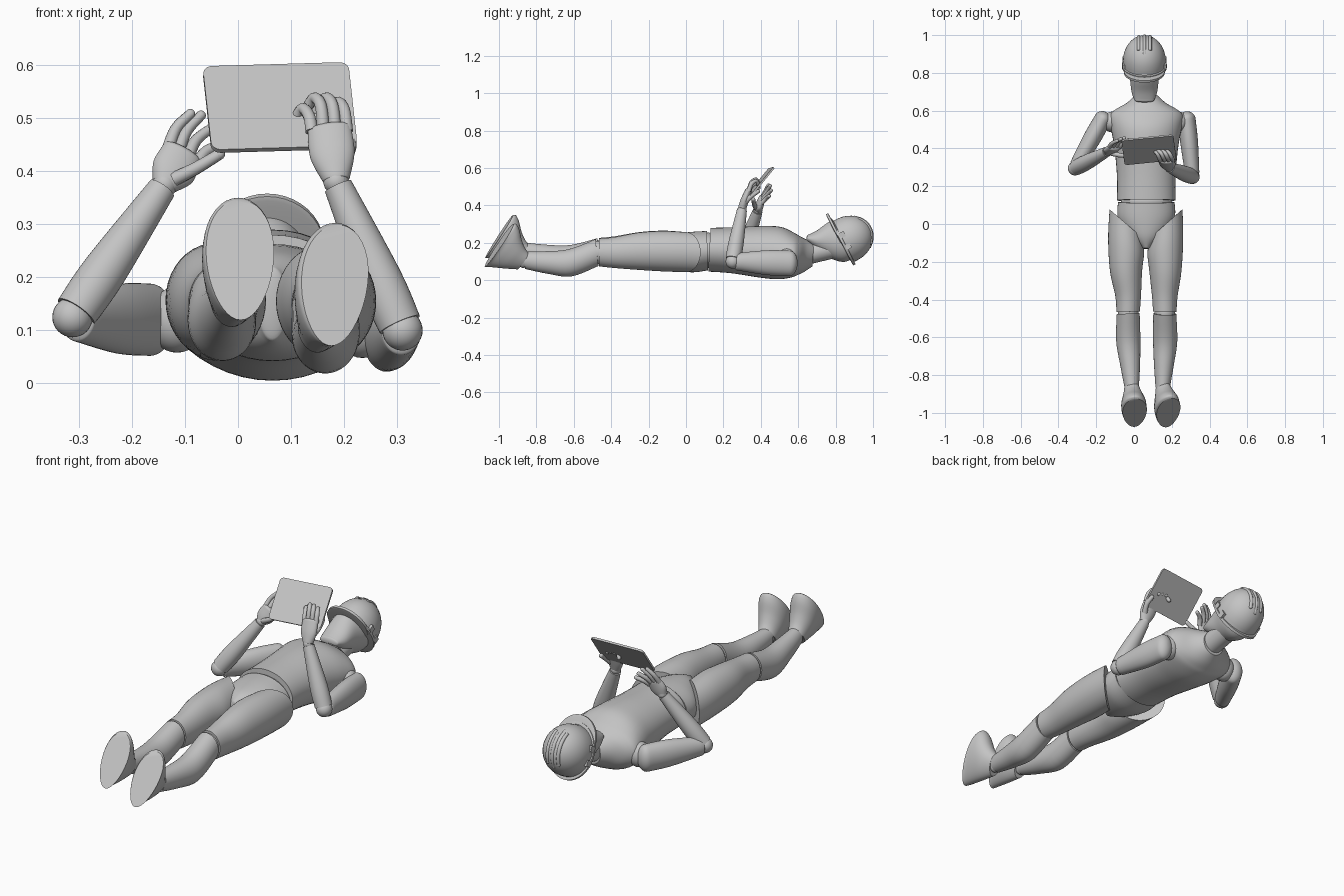
import bpy, bmesh, math
from mathutils import Vector, Matrix

if "Cube" in bpy.data.objects:
    bpy.data.objects.remove(bpy.data.objects["Cube"])

GREY = (0.55, 0.55, 0.55, 1)
grey = bpy.data.materials.new("plain grey")
grey.diffuse_color = GREY
grey.use_nodes = True
grey.node_tree.nodes["Principled BSDF"].inputs["Base Color"].default_value = GREY


def finish(obj, angle=40):
    obj.data.materials.clear()
    obj.data.materials.append(grey)
    bpy.ops.object.select_all(action="DESELECT")
    obj.select_set(True)
    bpy.context.view_layer.objects.active = obj
    bpy.ops.object.shade_smooth_by_angle(angle=math.radians(angle))
    return obj


def from_bmesh(name, bm):
    bmesh.ops.recalc_face_normals(bm, faces=bm.faces)
    mesh = bpy.data.meshes.new(name)
    bm.to_mesh(mesh)
    bm.free()
    obj = bpy.data.objects.new(name, mesh)
    bpy.context.collection.objects.link(obj)
    return finish(obj)


def spline(rows, steps=5):
    """Catmull-Rom interpolation of whole rows of values."""
    rows = [Vector(r) for r in rows]
    out = []
    for i in range(len(rows) - 1):
        p, q = rows[i], rows[i + 1]
        before, after = rows[max(i - 1, 0)], rows[min(i + 2, len(rows) - 1)]
        for k in range(steps):
            t = k / steps
            m, n = (q - before) / 2, (after - p) / 2
            out.append(p * (2*t**3 - 3*t*t + 1) + m * (t**3 - 2*t*t + t)
                       + q * (3*t*t - 2*t**3) + n * (t**3 - t*t))
    return out + [rows[-1]]


def loft(name, rings, dome=(0, 0), ref=(0, 0, 1), shear=0, taper=0, seg=40):
    """Skin ellipses given as x, y, z, half width, half depth, tilt; round the ends by dome."""
    rows = spline([tuple(r) + (0,) * (6 - len(r)) for r in rings])
    axis = (Vector(rows[-1][:3]) - Vector(rows[0][:3])).normalized()
    v = Vector(ref)
    v = (v - axis * v.dot(axis)).normalized()
    u = axis.cross(v)

    def cap(row, height):
        out = []
        for k in range(1, 8):
            a = k / 8 * math.pi / 2
            p = Vector(row[:3]) + axis * height * min(row[3], row[4]) * math.sin(a)
            out.append((*p, row[3] * math.cos(a), row[4] * math.cos(a), row[5]))
        return out

    first = cap(rows[0], -dome[0])[::-1] if dome[0] else []
    last = cap(rows[-1], dome[1]) if dome[1] else []
    bm = bmesh.new()
    loops = []
    for row in first + rows + last:
        loop = []
        for i in range(seg):
            c, s = math.cos(math.tau * i / seg), math.sin(math.tau * i / seg)
            across = row[3] * c * (1 + taper * s) + shear * row[4] * s
            p = Vector(row[:3]) + u * across + v * row[4] * s + axis * row[5] * row[3] * c
            loop.append(bm.verts.new(p))
        loops.append(loop)
    for a, b in zip(loops, loops[1:]):
        for i in range(seg):
            j = (i + 1) % seg
            bm.faces.new((a[i], a[j], b[j], b[i]))
    bm.faces.new(loops[0])
    bm.faces.new(loops[-1])
    return from_bmesh(name, bm)


def ball(name, centre, size):
    bm = bmesh.new()
    bmesh.ops.create_uvsphere(bm, u_segments=28, v_segments=16, radius=1,
                              matrix=Matrix.LocRotScale(Vector(centre), None, Vector(size)))
    return from_bmesh(name, bm)


def tube(name, points, radius, thin=0.75):
    """Round tapering tube along a bent path."""
    path = spline(points)
    curve = bpy.data.curves.new(name, "CURVE")
    curve.dimensions = "3D"
    curve.bevel_depth, curve.bevel_resolution, curve.use_fill_caps = radius, 3, True
    line = curve.splines.new("POLY")
    line.points.add(len(path) - 1)
    for i, p in enumerate(path):
        line.points[i].co = (*p, 1)
        line.points[i].radius = 1 + (thin - 1) * i / (len(path) - 1)
    obj = bpy.data.objects.new(name, curve)
    bpy.context.collection.objects.link(obj)
    bpy.ops.object.select_all(action="DESELECT")
    obj.select_set(True)
    bpy.context.view_layer.objects.active = obj
    bpy.ops.object.convert(target="MESH")
    finish(bpy.context.object)
    ball(name + "_tip", path[-1], [radius * thin] * 3)


# Trunk
MID = 0.065
torso = [(0.125, 0.163, 0.155, 0.117), (0.25, 0.16, 0.155, 0.123), (0.4, 0.152, 0.168, 0.138),
         (0.5, 0.145, 0.186, 0.14), (0.57, 0.135, 0.195, 0.12), (0.605, 0.132, 0.165, 0.103),
         (0.64, 0.132, 0.105, 0.085), (0.68, 0.135, 0.06, 0.06)]
loft("torso", [(MID, *r) for r in torso])
pelvis = [(-0.12, 0.15, 0.03, 0.07), (-0.06, 0.15, 0.1, 0.095), (0.03, 0.15, 0.15, 0.108),
          (0.115, 0.158, 0.15, 0.105)]
loft("pelvis", [(MID, *r) for r in pelvis], dome=(0.4, 0))
ball("waist_joint", (MID, 0.12, 0.16), (0.135, 0.05, 0.095))
loft("neck", [(MID, 0.62, 0.132, 0.056, 0.055), (0.057, 0.8, 0.175, 0.056, 0.055)])


# Legs
def leg(side, tilt, hip, thigh, knee, calf, shin, ankle, foot_x, heel, shear):
    def ring(y, at, a, b, t=0):
        return (at[0], y, at[1], a, b, t)
    loft(side + "_thigh", [ring(0, hip, 0.088, 0.107, tilt), ring(-0.12, thigh, 0.094, 0.108, tilt / 2),
                           ring(-0.25, thigh, 0.085, 0.1), ring(-0.38, knee, 0.068, 0.083),
                           ring(-0.465, knee, 0.062, 0.074)])
    ball(side + "_knee_joint", (knee[0], -0.47, knee[1]), (0.055, 0.055, 0.062))
    loft(side + "_calf", [ring(-0.475, knee, 0.061, 0.072), ring(-0.62, calf, 0.064, 0.073),
                          ring(-0.75, shin, 0.052, 0.06), ring(-0.865, ankle, 0.038, 0.047)])
    ball(side + "_ankle_joint", (ankle[0], -0.87, ankle[1]), (0.034, 0.03, 0.042))
    # Foot rings run from the flat sole up to the ankle
    rows = [(-1, 0.135, 0.064), (-0.985, 0.136, 0.066), (-0.96, 0.12, 0.065),
            (-0.93, 0.09, 0.057), (-0.9, 0.067, 0.047), (-0.872, 0.052, 0.04)]
    blend = [(foot_x + (ankle[0] - foot_x) * k / 5, y, heel + d, a, d)
             for k, (y, d, a) in enumerate(rows)]
    loft(side + "_foot", blend, shear=shear, taper=0.14)


leg("left", 0.9, (0.168, 0.15), (0.166, 0.155), (0.163, 0.148), (0.165, 0.093),
    (0.158, 0.095), (0.152, 0.107), 0.182, 0.05, 0.17)
leg("right", -0.9, (-0.04, 0.15), (-0.042, 0.157), (-0.031, 0.152), (-0.03, 0.115),
    (-0.02, 0.13), (-0.012, 0.155), 0.004, 0.098, 0.06)


# Arms
def arm(side, socket, shoulder, elbow, wrist):
    socket, shoulder, elbow, wrist = map(Vector, (socket, shoulder, elbow, wrist))
    ball(side + "_shoulder_joint", socket, (0.055, 0.055, 0.062))
    end = shoulder.lerp(elbow, 0.93)
    loft(side + "_upper_arm", [(*shoulder, 0.046, 0.068), (*shoulder.lerp(elbow, 0.4), 0.047, 0.066),
                               (*end, 0.038, 0.046)], dome=(0.9, 0.3))
    ball(side + "_elbow_joint", elbow, [0.038] * 3)
    loft(side + "_forearm", [(*elbow.lerp(wrist, 0.04), 0.041, 0.04),
                             (*elbow.lerp(wrist, 0.35), 0.042, 0.041),
                             (*elbow.lerp(wrist, 0.97), 0.027, 0.027)], ref=(0, 1, 0))
    ball(side + "_wrist_joint", wrist, [0.024] * 3)


arm("left", (0.235, 0.54, 0.11), (0.28, 0.555, 0.09), (0.31, 0.25, 0.1), (0.185, 0.3, 0.38))
arm("right", (-0.115, 0.54, 0.12), (-0.165, 0.555, 0.12), (-0.312, 0.295, 0.125), (-0.138, 0.385, 0.375))

# Left hand, fingers curled over the tablet
loft("left_palm", [(0.185, 0.3, 0.385, 0.026, 0.022), (0.178, 0.315, 0.43, 0.042, 0.022),
                   (0.172, 0.335, 0.48, 0.041, 0.018)], dome=(0.3, 0.6), ref=(0, 1, 0))
for i in range(4):
    x = 0.205 - 0.022 * i
    top = 0.53 + (0.008 if i in (1, 2) else -0.012 * (i == 3))
    tube(f"left_finger_{i + 1}", [(x, 0.335, 0.475), (x - 0.005, 0.35, top - 0.015),
                                  (x - 0.018, 0.375, top), (x - 0.035, 0.39, top - 0.025)], 0.0125)
tube("left_thumb", [(0.2, 0.32, 0.42), (0.212, 0.35, 0.45), (0.208, 0.385, 0.475)], 0.014)

# Right hand, open behind the tablet edge
loft("right_palm", [(-0.138, 0.385, 0.375, 0.026, 0.022), (-0.122, 0.393, 0.4, 0.042, 0.022),
                    (-0.105, 0.405, 0.435, 0.038, 0.018)], dome=(0.3, 0.6), ref=(0, 1, 0))
for i, tip in enumerate([(-0.09, 0.44, 0.508), (-0.07, 0.45, 0.505), (-0.052, 0.455, 0.48), (-0.03, 0.445, 0.45)]):
    base = Vector((-0.132 + 0.018 * i, 0.405, 0.44 - 0.009 * i))
    bend = base.lerp(Vector(tip), 0.5) + Vector((-0.006, 0.004, 0.006))
    tube(f"right_finger_{i + 1}", [base, bend, tip], 0.0125)
tube("right_thumb", [(-0.12, 0.375, 0.385), (-0.08, 0.365, 0.405), (-0.035, 0.36, 0.432)], 0.014)

# Tablet with rounded corners
right = Vector((0.274, 0.027, 0.008)).normalized()
up = Vector((-0.014, 0.127, 0.155))
up = (up - right * up.dot(right)).normalized()
facing = right.cross(up)
bm = bmesh.new()
bmesh.ops.create_cube(bm, size=1, matrix=Matrix.Diagonal((0.276, 0.204, 0.01, 1)))
corners = [e for e in bm.edges if abs(e.verts[0].co.z - e.verts[1].co.z) > 0.005]
bmesh.ops.bevel(bm, geom=corners, offset=0.018, segments=6, profile=0.5, affect="EDGES")
frame = Matrix((right, up, facing)).transposed().to_4x4()
bm.transform(Matrix.Translation((0.079, 0.393, 0.52)) @ frame)
from_bmesh("tablet", bm)

# Head
HX = 0.055
head = [(0.655, 0.222, 0.052, 0.022), (0.7, 0.215, 0.068, 0.052), (0.77, 0.217, 0.077, 0.098),
        (0.85, 0.21, 0.092, 0.112), (0.92, 0.215, 0.08, 0.085)]
loft("head", [(HX, *r) for r in head], dome=(0.5, 0.5))

# Safety helmet, tipped forward
crown = Vector((0, 0.89, 0.46)).normalized()
brow = Vector((0, -crown.z, crown.y))
rim = Vector((HX, 0.838, 0.205))


def helmet_part(name, shift, height, thick, a, b, **more):
    p = rim + brow * shift + crown * height
    return loft(name, [(*p, a, b), (*(p + crown * thick), a, b)], **more)


helmet_part("helmet_shell", 0, 0, 0.03, 0.113, 0.123, dome=(0, 1.22))
helmet_part("helmet_brim", 0, -0.008, 0.014, 0.119, 0.138, dome=(0.02, 0.02))
helmet_part("helmet_visor", 0.06, -0.012, 0.012, 0.108, 0.112, dome=(0.03, 0.03))
for k, (x, reach) in enumerate([(0, 1.0), (0.03, 0.8), (-0.03, 0.8)]):
    arc = []
    for i in range(7):
        a = math.radians(90 + (i / 3 - 1) * 50 * reach)
        arc.append(rim + Vector((x, 0, 0)) + brow * 0.116 * math.cos(a)
                   + crown * (0.026 + (0.138 - 4 * x * x) * math.sin(a)))
    tube(f"helmet_ridge_{k + 1}", arc, 0.009, 1)
for side in (-1, 1):
    for k, along in enumerate((0.035, -0.035)):
        bm = bmesh.new()
        bmesh.ops.create_cube(bm, size=1, matrix=Matrix.Diagonal((0.016, 0.03, 0.03, 1)))
        place = Matrix((Vector((1, 0, 0)), crown, brow)).transposed().to_4x4()
        bm.transform(Matrix.Translation(rim + Vector((side * 0.108, 0, 0)) + brow * along + crown * 0.015) @ place)
        from_bmesh(f"helmet_clip_{'left' if side > 0 else 'right'}_{k + 1}", bm)
